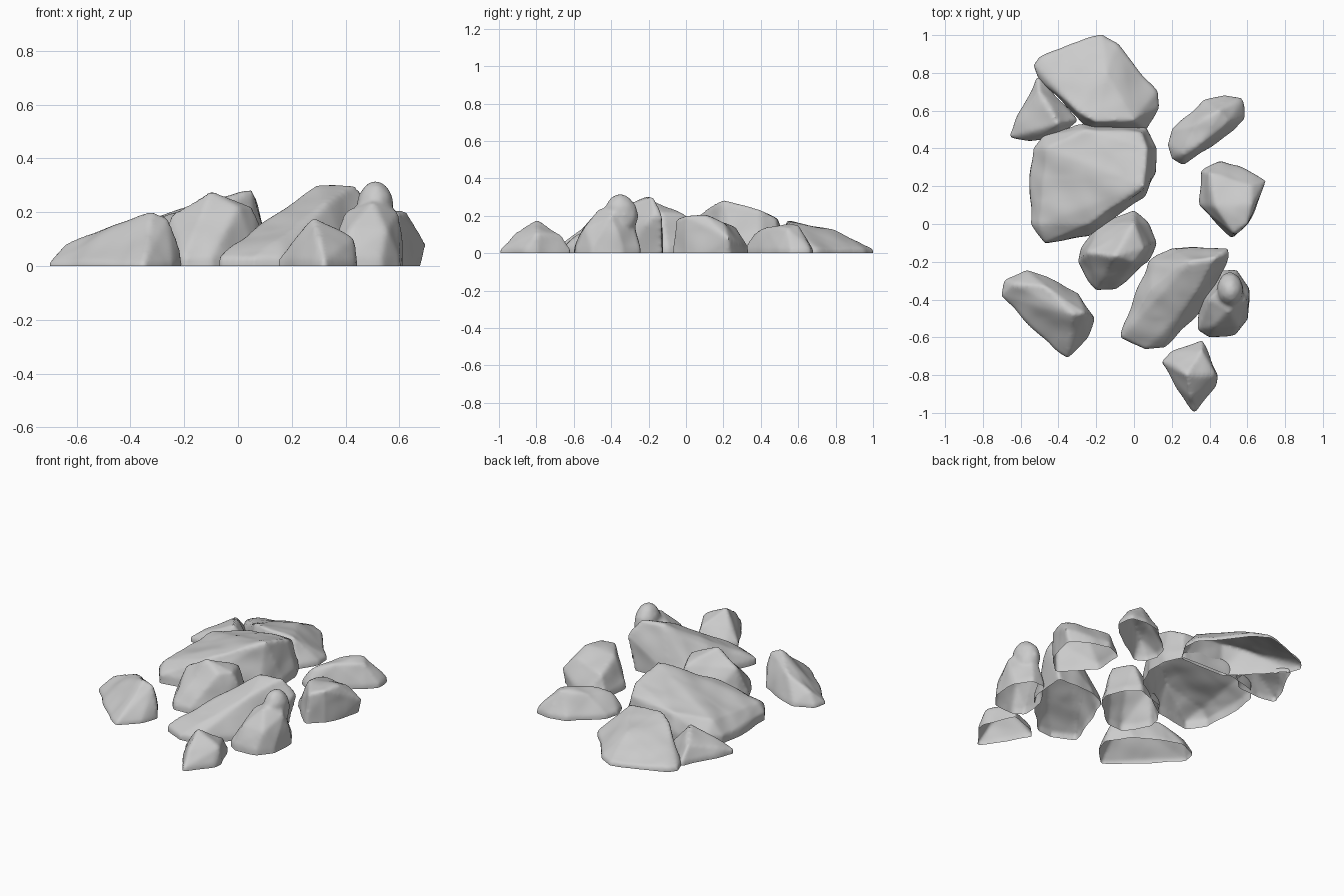
import bpy
import bmesh
from mathutils import Matrix, Vector, noise

cube = bpy.data.objects.get("Cube")
if cube:
    bpy.data.objects.remove(cube, do_unlink=True)

# One plain grey stone colour
stone = bpy.data.materials.new("stone_grey")
stone.use_nodes = True
grey = (0.6, 0.6, 0.6, 1)
stone.diffuse_color = grey
stone.node_tree.nodes["Principled BSDF"].inputs["Base Color"].default_value = grey


def add_hull(bm, points):
    """Add a closed convex hull around the given points."""
    verts = [bm.verts.new(point) for point in points]
    result = bmesh.ops.convex_hull(bm, input=verts)
    loose = {v for v in result["geom_interior"] + result["geom_unused"]
             if isinstance(v, bmesh.types.BMVert)}
    bmesh.ops.delete(bm, geom=list(loose), context="VERTS")
    bmesh.ops.recalc_face_normals(bm, faces=bm.faces)


def add_knob(bm, centre, radii):
    """Add a rounded lump."""
    place = Matrix.LocRotScale(Vector(centre), None, Vector(radii))
    bmesh.ops.create_icosphere(bm, subdivisions=2, radius=1, matrix=place)


def wear_down(obj):
    """Fuse the lumps of a rock and round its edges."""
    remesh = obj.modifiers.new("even_surface", "REMESH")
    remesh.mode = "VOXEL"
    remesh.voxel_size = 0.012
    smooth = obj.modifiers.new("worn_edges", "SMOOTH")
    smooth.factor = 0.5
    smooth.iterations = 4
    graph = bpy.context.evaluated_depsgraph_get()
    worn = bpy.data.meshes.new_from_object(obj.evaluated_get(graph))
    obj.modifiers.clear()
    obj.data = worn


def dent_and_cut(mesh):
    """Press broad dents into a rock, then cut it open at ground level."""
    bm = bmesh.new()
    bm.from_mesh(mesh)
    bm.normal_update()
    shifts = [(vert, vert.normal * (noise.noise(vert.co * 8) * 0.01 + 0.004))
              for vert in bm.verts]
    for vert, shift in shifts:
        vert.co += shift
    everything = bm.verts[:] + bm.edges[:] + bm.faces[:]
    bmesh.ops.bisect_plane(bm, geom=everything, plane_co=Vector(),
                           plane_no=Vector((0, 0, 1)), clear_inner=True)
    for face in bm.faces:
        face.smooth = True
    bm.to_mesh(mesh)
    bm.free()


def rock(name, outline, crest, rim=0.03, knob=None):
    """Weathered boulder: foot outline, crest points and an optional knob."""
    foot = [(x, y, z) for x, y in outline for z in (-0.08, rim)]
    bm = bmesh.new()
    add_hull(bm, foot + crest)
    if knob:
        add_knob(bm, *knob)
    mesh = bpy.data.meshes.new(name)
    bm.to_mesh(mesh)
    bm.free()
    obj = bpy.data.objects.new(name, mesh)
    bpy.context.collection.objects.link(obj)
    wear_down(obj)
    dent_and_cut(obj.data)
    obj.data.materials.clear()
    obj.data.materials.append(stone)


# Back row
rock("back_slab",
     outline=[(-.53, .84), (-.5, .88), (-.26, .98), (-.17, 1), (-.09, .95),
              (.12, .7), (.13, .62), (.06, .5), (-.23, .5), (-.5, .77)],
     crest=[(0, .55, .16), (-.2, .54, .18), (-.3, .6, .15), (-.15, .8, .12)],
     rim=.02)
rock("back_wedge",
     outline=[(-.66, .46), (-.6, .58), (-.51, .78), (-.3, .55), (-.4, .46),
              (-.55, .44)],
     crest=[(-.5, .7, .1), (-.4, .53, .14)], rim=.02)

# Large middle boulder and the one leaning on it
rock("middle_boulder",
     outline=[(-.47, .47), (-.3, .52), (.06, .51), (.11, .4), (.11, .27),
              (.05, .15), (-.24, -.06), (-.47, -.1), (-.54, 0), (-.55, .24),
              (-.53, .4)],
     crest=[(.05, .2, .28), (.07, .4, .23), (.04, .48, .18), (-.25, .5, .16),
            (-.46, .4, .13), (-.5, 0, .1), (-.24, 0, .17)], rim=.05)
rock("leaning_rock",
     outline=[(-.3, -.2), (-.28, -.13), (-.18, 0), (0, .07), (.07, 0),
              (.12, -.1), (.07, -.2), (-.1, -.34), (-.2, -.35)],
     crest=[(-.1, -.17, .27), (.05, -.13, .22), (0, 0, .2), (-.24, -.15, .19),
            (0, -.2, .22)])

# Front slanted boulder, undercut at its high end
rock("slanted_boulder",
     outline=[(-.07, -.6), (0, -.4), (.08, -.2), (.2, -.13), (.42, -.13),
              (.4, -.4), (.3, -.5), (.16, -.65), (.06, -.66)],
     crest=[(.5, -.13, .2), (.5, -.17, .2), (.43, -.18, .3), (.3, -.2, .3),
            (.2, -.24, .22), (.1, -.34, .16), (.33, -.36, .23), (.16, -.57, .1)])

# Lumpy rock with a knob on its back half
rock("lumpy_rock",
     outline=[(.34, -.56), (.36, -.4), (.46, -.25), (.54, -.25), (.61, -.34),
              (.6, -.5), (.53, -.58), (.4, -.6)],
     crest=[(.4, -.4, .2), (.6, -.4, .2), (.5, -.3, .25), (.42, -.54, .14),
            (.55, -.54, .13), (.5, -.46, .24)],
     knob=[(.51, -.35, .2), (.07, .09, .11)])

# Small outlying rocks
rock("front_rock",
     outline=[(.15, -.73), (.2, -.68), (.36, -.62), (.44, -.8), (.43, -.85),
              (.32, -1), (.28, -.95)],
     crest=[(.28, -.8, .18), (.36, -.67, .1), (.43, -.8, .1), (.22, -.74, .1),
            (.3, -.92, .1)], rim=.02)
rock("left_rock",
     outline=[(-.7, -.38), (-.68, -.3), (-.57, -.25), (-.47, -.28), (-.3, -.37),
              (-.21, -.5), (-.25, -.6), (-.35, -.71), (-.42, -.66)],
     crest=[(-.32, -.48, .2), (-.26, -.47, .18), (-.47, -.33, .15),
            (-.63, -.32, .08)], rim=.01)
rock("right_rock",
     outline=[(.36, .28), (.46, .33), (.55, .3), (.66, .24), (.66, .18),
              (.6, 0), (.52, -.07), (.46, 0), (.35, .1)],
     crest=[(.7, .23, .08), (.6, 0, .2), (.62, .1, .2), (.43, .1, .18),
            (.4, .27, .13), (.62, .2, .16), (.53, -.05, .18)])
rock("back_right_rock",
     outline=[(.18, .42), (.2, .5), (.37, .65), (.48, .68), (.57, .66),
              (.58, .56), (.53, .5), (.37, .39), (.26, .32), (.2, .35)],
     crest=[(.36, .43, .14), (.45, .6, .15), (.32, .52, .13), (.5, .54, .13),
            (.26, .37, .1)], rim=.02)
